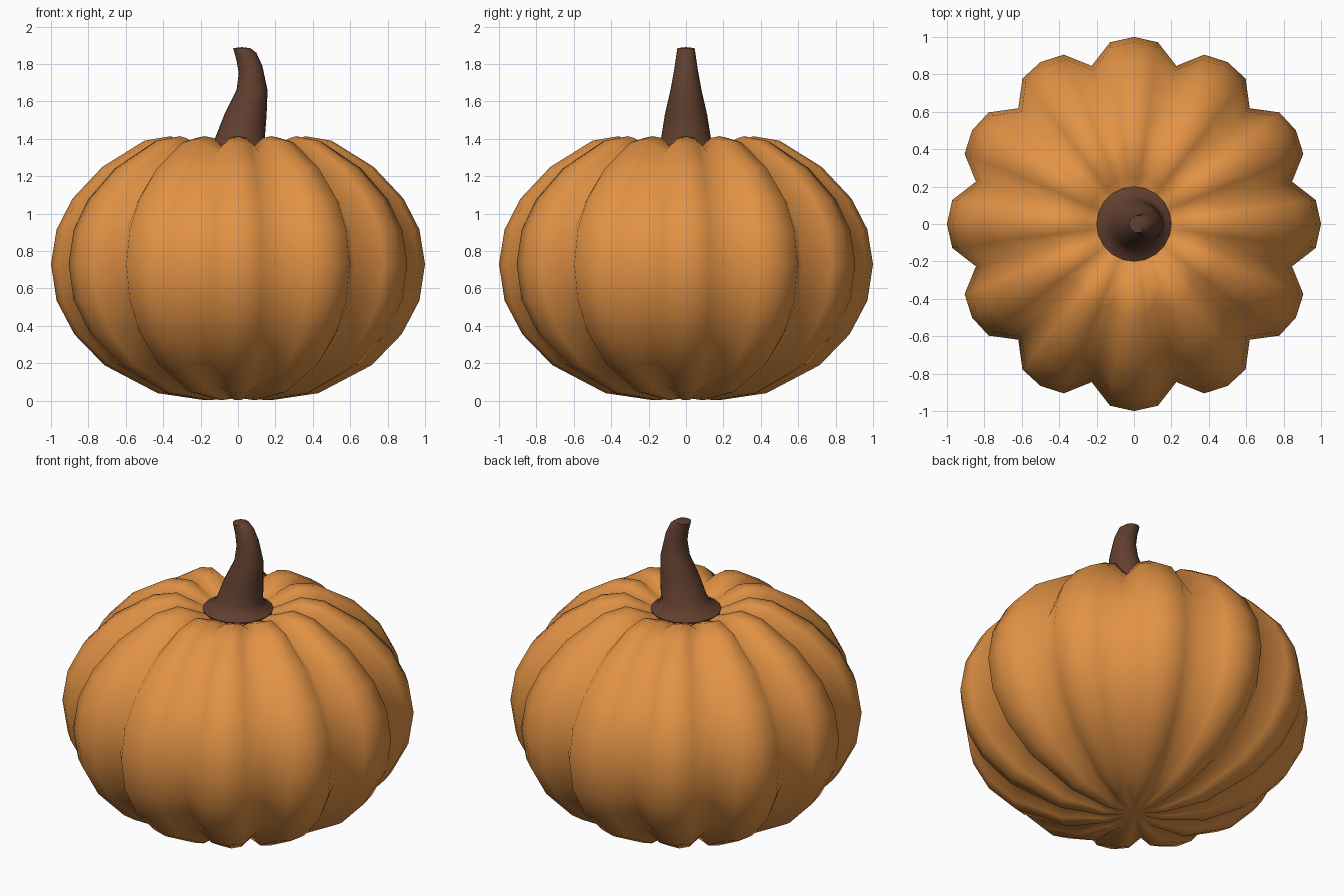
import bpy, bmesh
from math import sin, cos, pi, sqrt

if "Cube" in bpy.data.objects:
    bpy.data.objects.remove(bpy.data.objects["Cube"])


def loft(name, rings, sides, point, bottom, top, color):
    """Skin a stack of rings, closing each end with a fan to a centre point."""
    bm = bmesh.new()
    rows = [[bm.verts.new(point(r, 2 * pi * i / sides)) for i in range(sides)] for r in rings]
    lo, hi = bm.verts.new(bottom), bm.verts.new(top)
    for i in range(sides):
        j = (i + 1) % sides
        bm.faces.new((lo, rows[0][j], rows[0][i]))
        bm.faces.new((hi, rows[-1][i], rows[-1][j]))
        for a, b in zip(rows, rows[1:]):
            bm.faces.new((a[i], a[j], b[j], b[i]))
    me = bpy.data.meshes.new(name)
    bm.to_mesh(me)
    bm.free()
    for p in me.polygons:
        p.use_smooth = True
    ob = bpy.data.objects.new(name, me)
    bpy.context.collection.objects.link(ob)
    mat = bpy.data.materials.new(name + "_color")
    mat.diffuse_color = (*color, 1)
    mat.use_nodes = True
    mat.node_tree.nodes["Principled BSDF"].inputs["Base Color"].default_value = mat.diffuse_color
    me.materials.append(mat)
    return ob


# Pumpkin body: crest radius, crest height, groove depth inward, groove depth in z
body = [
    (0.18, 0.003, 0.02, 0.015), (0.43, 0.04, 0.055, 0.04), (0.715, 0.19, 0.09, 0.04),
    (0.875, 0.355, 0.11, 0.03), (0.97, 0.535, 0.12, 0.015), (1.0, 0.73, 0.125, 0),
    (0.97, 0.915, 0.12, -0.015), (0.885, 1.08, 0.11, -0.03), (0.725, 1.25, 0.09, -0.045),
    (0.50, 1.39, 0.06, -0.06), (0.36, 1.414, 0.03, -0.05), (0.25, 1.365, 0.0, -0.02),
    (0.15, 1.32, 0, 0),
]


def rib_point(ring, a):
    r, z, dr, dz = ring
    dip = 1 - sqrt(abs(cos(6 * a)))     # 12 rounded ribs with sharp grooves
    rr = r - dr * dip
    return rr * cos(a), rr * sin(a), z + dz * dip


loft("pumpkin_body", body, 48, rib_point, (0, 0, 0.015), (0, 0, 1.31), (0.76, 0.29, 0.06))

# Curved stem: centre x, height, radius, tilt of the ring
stem = [
    (0, 1.32, 0.195, 0), (0, 1.345, 0.20, 0), (0.005, 1.365, 0.16, 0),
    (0.012, 1.41, 0.132, 0), (0.04, 1.53, 0.113, 0), (0.075, 1.66, 0.083, 0),
    (0.067, 1.77, 0.063, 0.02), (0.045, 1.84, 0.053, 0.02), (0.02, 1.885, 0.046, 0.0),
]


def stem_point(ring, a):
    x, z, r, tilt = ring
    return x + r * cos(a), r * sin(a), z + tilt * cos(a)


s = loft("stem", stem, 20, stem_point, (0, 0, 1.32), (0.02, 0, 1.89), (0.12, 0.05, 0.028))
bpy.context.view_layer.objects.active = s
s.select_set(True)
bpy.ops.object.shade_smooth_by_angle(angle=1.0)
